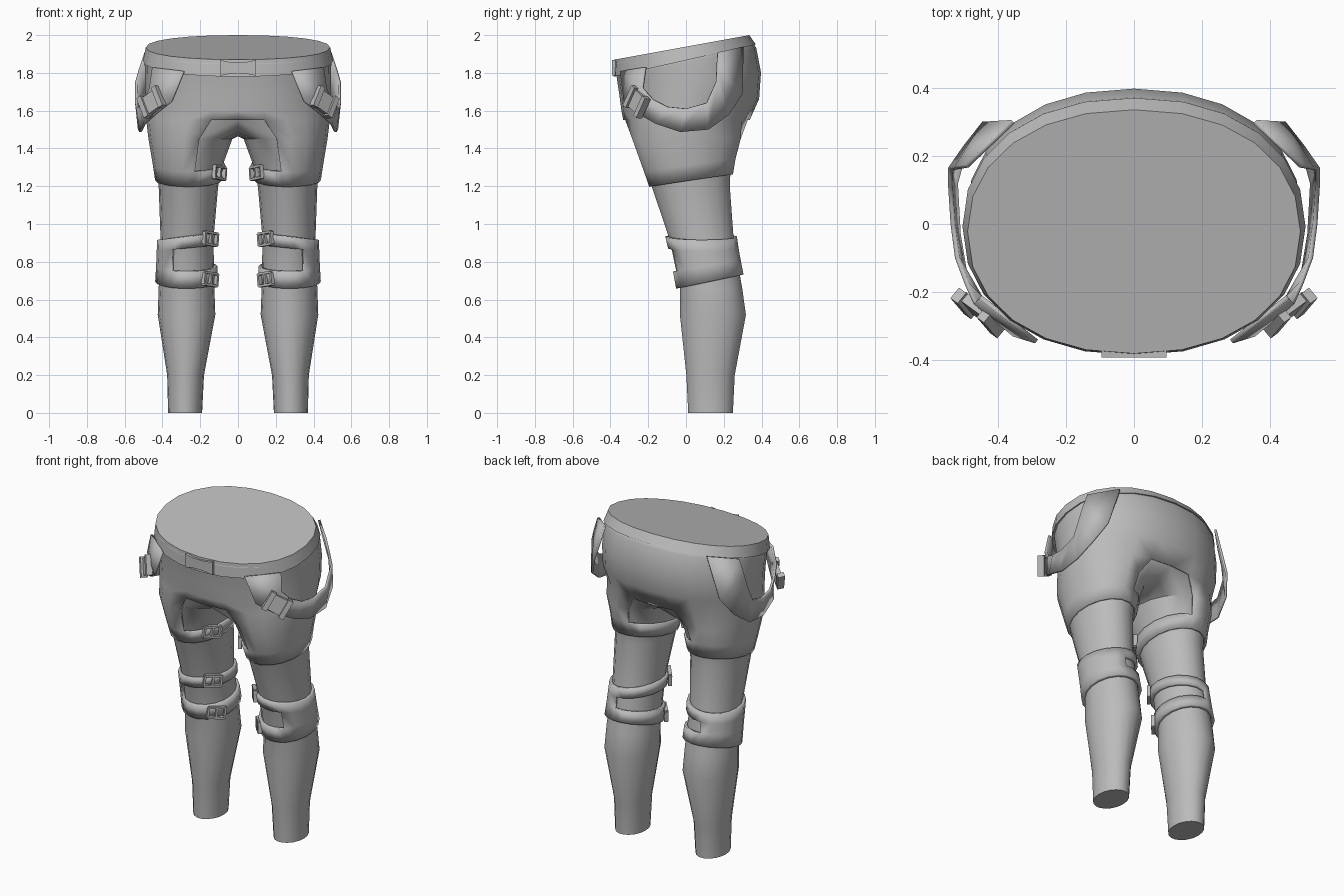
import bpy, bmesh
from math import sin, cos, radians, copysign
from mathutils import Matrix, Vector

if "Cube" in bpy.data.objects:
    bpy.data.objects.remove(bpy.data.objects["Cube"], do_unlink=True)

GREY = (0.5, 0.5, 0.5, 1)
mat = bpy.data.materials.new("plain grey")
mat.use_nodes = True
mat.diffuse_color = GREY
mat.node_tree.nodes["Principled BSDF"].inputs["Base Color"].default_value = GREY

HALF, RING = 13, 18     # points on half a pelvis loop, points around a leg

# Leg sections: height, inner x, outer x, front y, back y
LEG = [(1.45, .03, .46, -.275, .28), (1.3, .085, .435, -.22, .24),
       (1.2, .105, .42, -.185, .235), (.92, .13, .41, -.09, .255),
       (.66, .125, .42, -.035, .30), (.52, .12, .425, -.035, .32),
       (.2, .18, .375, 0, .26), (0, .19, .37, .01, .25)]

# Pelvis sections: front z, back z, half width, front y, back y
PELVIS = [(1.85, 1.97, .48, -.37, .335), (1.78, 1.93, .482, -.355, .36),
          (1.68, 1.8, .48, -.34, .385), (1.6, 1.66, .478, -.33, .375),
          (1.55, 1.55, .474, -.32, .325)]


def add(name, verts, faces, solid=0, mirror=True):
    me = bpy.data.meshes.new(name)
    me.from_pydata([tuple(v) for v in verts], [], faces)
    me.materials.append(mat)
    ob = bpy.data.objects.new(name, me)
    bpy.context.collection.objects.link(ob)
    bpy.ops.object.select_all(action='DESELECT')
    ob.select_set(True)
    bpy.context.view_layer.objects.active = ob
    bpy.ops.object.shade_smooth_by_angle(angle=radians(35))
    if mirror:
        ob.modifiers.new("Mirror", 'MIRROR').merge_threshold = .002
    if solid:
        m = ob.modifiers.new("Thickness", 'SOLIDIFY')
        m.thickness, m.offset = solid, -1
    return ob


def leg_point(z, angle, off=0):
    z = min(max(z, 0), LEG[0][0])
    for a, b in zip(LEG, LEG[1:]):
        if b[0] <= z <= a[0]:
            t = (z - b[0]) / (a[0] - b[0])
            x0, x1, y0, y1 = (q + (p - q) * t for p, q in zip(a[1:], b[1:]))
            break
    c, s = cos(radians(angle)), sin(radians(angle))
    return Vector(((x0 + x1) / 2 + ((x1 - x0) / 2 + off) * c,
                   (y0 + y1) / 2 + ((y1 - y0) / 2 + off) * s, z))


def leg_ring(z, off=0, tilt_y=0, tilt_x=0):
    pts = []
    for i in range(RING):
        a = -120 + 20 * i
        p = leg_point(z, a, off)
        h = z + tilt_y * (p.y - .1) + tilt_x * (p.x - .27)
        pts.append(leg_point(h, a, off))
    return pts


def pelvis_loop(row, off=0):
    zf, zb, rx, yf, yb = row
    pts = []
    for i in range(HALF):
        t = radians(180 * i / (HALF - 1))
        s, c = sin(t), cos(t)
        x = (rx + off) * abs(s) ** .92 if 0 < i < HALF - 1 else 0
        y = (yf + yb) / 2 - ((yb - yf) / 2 + off) * copysign(abs(c) ** .92, c)
        pts.append(Vector((x, y, zf + (zb - zf) * (y - yf) / (yb - yf))))
    return pts


def crotch(row, off):
    front, back = row[3] - off, row[4] + off
    return [Vector((0, back + (front - back) * k / 6, 1.485 - .01 * min(k - 1, 5 - k)))
            for k in range(1, 6)]


def bridge(rows, start, closed, hole=lambda r, i: False):
    """Quads between successive rows whose first vertex index is given."""
    faces = []
    for r, (a, b) in enumerate(zip(start, start[1:])):
        n = RING if closed else HALF - 1
        for i in range(n):
            j = (i + 1) % RING if closed else i + 1
            if not hole(r, i):
                faces.append((a + i, b + i, b + j, a + j))
    return faces


def trunk(leg_rings, off, hole=lambda r, i: False):
    """Half pelvis flowing into one leg."""
    verts, starts = [], []
    for row in PELVIS:
        starts.append(len(verts))
        verts += pelvis_loop(row, off)
    verts += crotch(PELVIS[-1], off)
    faces = bridge(None, starts, False)
    legs = [starts[-1]]
    for ring in leg_rings:
        legs.append(len(verts))
        verts += ring
    return verts, faces + bridge(None, legs, True, hole), legs


# Body: pelvis and both legs, closed at the ankles
v, f, s = trunk([leg_ring(r[0]) for r in LEG], 0)
f.append(tuple(reversed(range(s[-1], s[-1] + RING))))
add("body_and_legs", v, f)

# Shorts: outer layer with an open inner-thigh panel above the hem strap
rings = [leg_ring(1.45, .014), leg_ring(1.325, .014, .145), leg_ring(1.242, .014, .145)]
v, f, s = trunk(rings, .012, lambda r, i: r < 2 and (i >= 11 or i == 0))
add("shorts", v, f, solid=.015)

# Waistband with closed top
rows = [(1.87, 2.0, .488, -.38, .335), (1.78, 1.95, .503, -.385, .37),
        (1.785, 1.95, .47, -.35, .34)]
v = [p for row in rows for p in pelvis_loop(row)]
f = bridge(None, [0, HALF, 2 * HALF], False) + [tuple(range(HALF))]
add("waistband", v, f)

# Hip loops hanging from the waistband: lower edge and upper edge, front to back
lower = [(.29, -.35, 1.81), (.355, -.33, 1.65), (.43, -.265, 1.59), (.5, -.16, 1.53),
         (.522, -.03, 1.487), (.53, .12, 1.5), (.5, .23, 1.58), (.445, .3, 1.69),
         (.36, .305, 1.94)]
upper = [(.455, -.22, 1.83), (.47, -.235, 1.72), (.495, -.18, 1.66), (.525, -.1, 1.62),
         (.538, 0, 1.61), (.545, .11, 1.64), (.545, .165, 1.75), (.525, .17, 1.82),
         (.495, .175, 1.91)]
n = len(lower)
add("hip_loops", lower + upper,
    [(k, k + 1, n + k + 1, n + k) for k in range(n - 1)], solid=.014)

# Knee braces: two straps joined on the outside, open on the inside
rings = [leg_ring(.932, .018, 0, -.1), leg_ring(.872, .018, 0, -.1),
         leg_ring(.775, .018, .15), leg_ring(.69, .02, .2)]
add("knee_braces", [p for r in rings for p in r],
    bridge(None, [RING * k for k in range(4)], True,
           lambda r, i: r == 1 and (i >= 10 or i <= 2)), solid=.022)


def boxes(name, parts, frame, mirror=True):
    """Several boxes (centre, size) in one local frame, as a single object."""
    bm = bmesh.new()
    for centre, size in parts:
        m = frame @ Matrix.Translation(centre) @ Matrix.Diagonal((*size, 1))
        bmesh.ops.create_cube(bm, size=1, matrix=m)
    bm.verts.index_update()
    verts = [p.co.copy() for p in bm.verts]
    faces = [tuple(p.index for p in q.verts) for q in bm.faces]
    bm.free()
    add(name, verts, faces, mirror=mirror)


def frame_at(pos, along, normal):
    n = Vector(normal).normalized()
    a = Vector(along)
    a = (a - n * a.dot(n)).normalized()
    m = Matrix((a, n.cross(a), n)).transposed().to_4x4()
    return Matrix.Translation(pos) @ m


# Strap buckles: double-window frames on the inner front of each strap
W, H, D, B = .1, .064, .022, .013
window = [((x, 0, 0), (B, H, D)) for x in (-W / 2, 0, W / 2)]
window += [((0, y, 0), (W, B, D)) for y in (-H / 2, H / 2)]
for name, z, a in (("thigh_buckles", 1.272, -148), ("upper_knee_buckles", .922, -140),
                   ("lower_knee_buckles", .708, -138)):
    normal = Vector((cos(radians(a)), sin(radians(a)), 0))
    boxes(name, window, frame_at(leg_point(z, a, .022), (-normal.y, normal.x, .12), normal))

# Hip buckles: a plate with raised ends across each hip loop
boxes("hip_buckles", [((0, 0, 0), (.1, .1, .03)), ((-.055, 0, .008), (.03, .12, .04)),
                      ((.055, 0, .008), (.03, .12, .04))],
      frame_at((.452, -.255, 1.645), (.16, .13, -.12), (.62, -.75, .1)))

# Waist buckle: slightly pinched plate at the front
x, pinch, z0, z1 = .095, .045, 1.785, 1.868
outline = [(-x, z0), (-pinch, z0 + .01), (pinch, z0 + .01), (x, z0),
           (x, z1), (pinch, z1 - .01), (-pinch, z1 - .01), (-x, z1)]
k = len(outline)
v = [(p, y, q) for y in (-.392, -.36) for p, q in outline]
f = [tuple(range(k)), tuple(reversed(range(k, 2 * k)))]
f += [(i, i + k, (i + 1) % k + k, (i + 1) % k) for i in range(k)]
add("waist_buckle", v, f, mirror=False)
